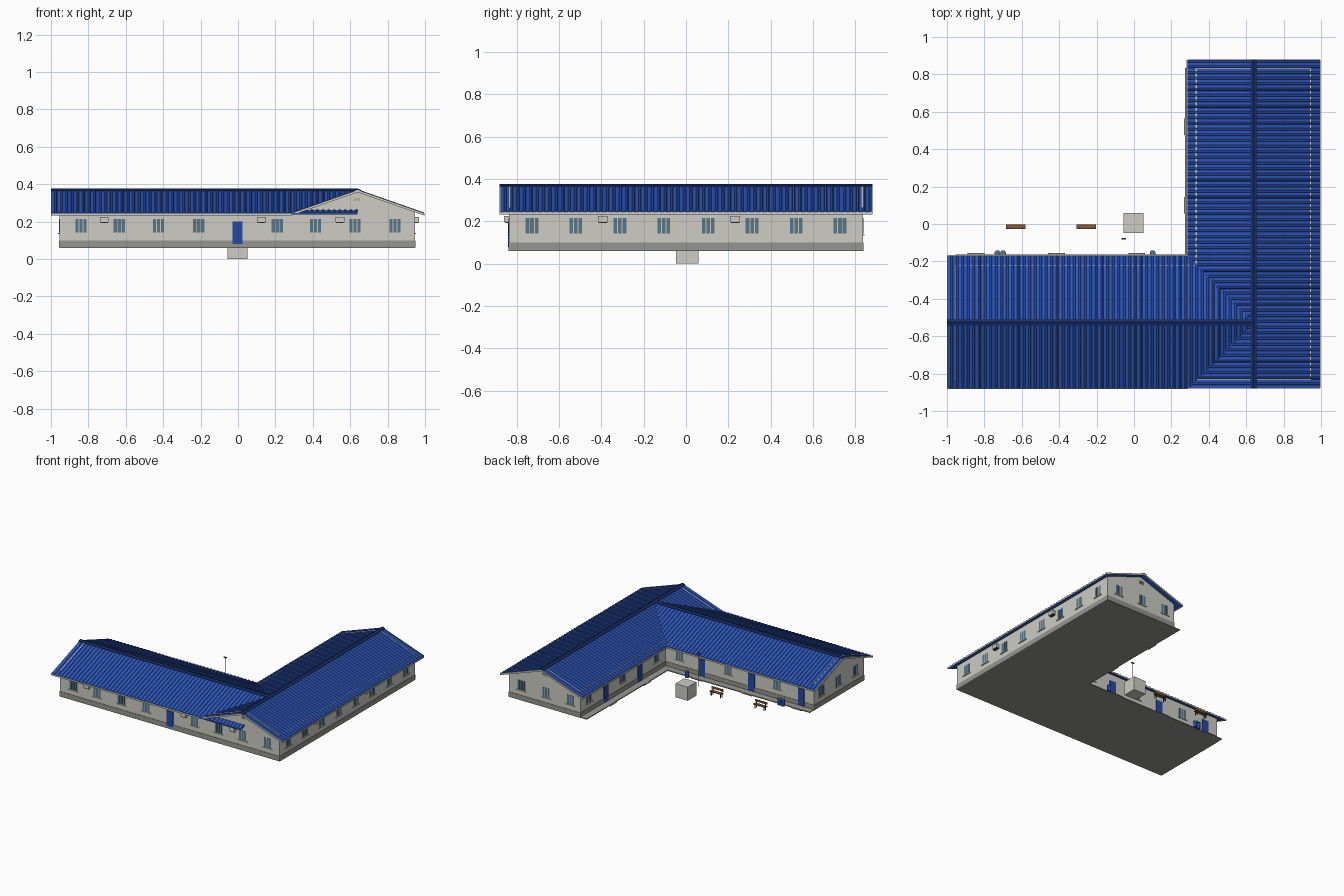
import bpy, math

if "Cube" in bpy.data.objects:
    bpy.data.objects.remove(bpy.data.objects["Cube"])

def mat(name, rgb):
    m = bpy.data.materials.new(name)
    m.diffuse_color = (*rgb, 1)
    m.use_nodes = True
    m.node_tree.nodes["Principled BSDF"].inputs["Base Color"].default_value = m.diffuse_color
    return m

CREAM = mat("wall_cream", (0.61, 0.61, 0.56))
GREY = mat("base_grey", (0.30, 0.30, 0.28))
BLUE = mat("roof_blue", (0.028, 0.095, 0.50))
NAVY = mat("ridge_navy", (0.010, 0.028, 0.14))
DOOR = mat("door_blue", (0.018, 0.065, 0.36))
GLASS = mat("glass_blue_grey", (0.10, 0.18, 0.25))
WOOD = mat("bench_wood", (0.24, 0.09, 0.03))
DARK = mat("dark_metal", (0.06, 0.06, 0.065))

def mesh(name, verts, faces, m):
    me = bpy.data.meshes.new(name)
    me.from_pydata(verts, [], faces)
    me.materials.append(m)
    ob = bpy.data.objects.new(name, me)
    bpy.context.collection.objects.link(ob)
    return ob

def boxes(name, items, m):
    """One object from many (corner, corner) boxes."""
    v, f = [], []
    for p, q in items:
        a, b = [[fn(s, t) for s, t in zip(p, q)] for fn in (min, max)]
        n = len(v)
        v += [(x, y, z) for z in (a[2], b[2])
              for x, y in ((a[0], a[1]), (b[0], a[1]), (b[0], b[1]), (a[0], b[1]))]
        f += [tuple(n + i for i in q4) for q4 in
              ((3, 2, 1, 0), (4, 5, 6, 7), (0, 1, 5, 4), (1, 2, 6, 5), (2, 3, 7, 6), (3, 0, 4, 7))]
    return mesh(name, v, f, m)

def prism(name, a, b, m):
    """Solid between two matching outlines, a to b."""
    n = len(a)
    f = [tuple(range(n))[::-1], tuple(range(n, 2 * n))]
    f += [(i, (i + 1) % n, n + (i + 1) % n, n + i) for i in range(n)]
    return mesh(name, list(a) + list(b), f, m)

def l_outline(x0, y0, x1, y1, xi, yi, z):
    return [(x0, y0, z), (x1, y0, z), (x1, y1, z), (xi, y1, z), (xi, yi, z), (x0, yi, z)]

def l_slab(name, dims, z0, z1, m):
    prism(name, l_outline(*dims, z0), l_outline(*dims, z1), m)

# Main dimensions
X0, X1, Y0, Y1 = -0.955, 0.945, -0.835, 0.835    # outer wall lines
XI, YI = 0.33, -0.22                             # courtyard wall lines
RX, RY, HALF = 0.64, -0.525, 0.355               # ridge lines, roof half width
EAVE, SLOPE = 0.237, 0.124 / 0.355
GROUND, T = 0.06, 0.006

def under(d):
    """Underside height of the roof at distance d from the ridge."""
    return EAVE + (HALF - d) * SLOPE

# Floor with courtyard walkway, and the grey base band
l_slab("floor_and_walkway", (X0, Y0, X1, Y1, 0.274, -0.164), GROUND, 0.067, GREY)
E = 0.003
l_slab("base_band", (X0 - E, Y0 - E, X1 + E, Y1 + E, XI - E, YI + E), 0.061, 0.10, GREY)

# Long walls, whose tops just reach between the roof ribs
top = under(0.305) + 0.009
boxes("long_walls", [
    ((X0, Y0, GROUND), (XI, Y0 + T, under(0.305))),
    ((X1 - T, Y0, GROUND), (X1, Y1, top)),
    ((XI, YI, GROUND), (XI + T, Y1, top)),
    ((X0, YI - T, GROUND), (XI, YI, top))], CREAM)

# Gable walls
def gable(name, centre, lo, hi, place, depth):
    prof = [(lo, GROUND), (hi, GROUND), (hi, under(hi - centre) + 0.010),
            (centre, under(0) + 0.010), (lo, under(centre - lo) + 0.010)]
    prism(name, [place(t, depth, z) for t, z in prof],
          [place(t, depth + T, z) for t, z in prof], CREAM)

along_x = lambda t, d, z: (t, d, z)
along_y = lambda t, d, z: (d, t, z)
gable("front_gable", RX, XI, X1, along_x, Y0)
gable("back_gable", RX, XI, X1, along_x, Y1 - T)
gable("left_gable", RY, Y0, YI, along_y, X0)

# Ribbed roof sheets, one per slope
def sheet(name, centre, side, lo, hi, place):
    n = round((hi - lo) / 0.03)
    step = (hi - lo) / n
    pts = [(lo + i * step + o * step, h) for i in range(n)
           for o, h in ((0, 0), (0.55, 0), (0.65, 0.004), (0.9, 0.004))] + [(hi, 0)]
    v, f = [], []
    for t, h in pts:
        for d, base in ((HALF, 0.008 + h), (0, 0.008 + h), (0, 0), (HALF, 0)):
            v.append(place(t, centre + side * d, under(d) + base))
    for i in range(len(pts) - 1):
        a, b = 4 * i, 4 * i + 4
        f += [(a + j, a + (j + 1) % 4, b + (j + 1) % 4, b + j) for j in range(4)]
    f += [(0, 1, 2, 3), (len(v) - 1, len(v) - 2, len(v) - 3, len(v) - 4)]
    mesh(name, v, f, BLUE)

# Light trim along a sloping roof edge
def verge(name, centre, side, at, place):
    prof = [(HALF, -0.004), (0, -0.004), (0, 0.009), (HALF, 0.009)]
    prism(name, *[[place(at + k, centre + side * d, under(d) + h) for d, h in prof]
                  for k in (-0.002, 0.002)], CREAM)

for s, label in ((-1, "lower"), (1, "upper")):
    sheet("long_wing_roof_" + label, RX, s, -0.877, 0.877, along_y)
    sheet("side_wing_roof_" + label, RY, s, -0.998, RX, along_x)
    verge("front_verge_" + label, RX, s, -0.878, along_y)
    verge("back_verge_" + label, RX, s, 0.878, along_y)
    verge("left_verge_" + label, RY, s, -0.998, along_x)

# Ridge caps
def cap(name, centre, lo, hi, place):
    prof = [(-0.017, 0.364), (0, 0.368), (0.017, 0.364), (0.017, 0.370), (0, 0.377), (-0.017, 0.370)]
    prism(name, *[[place(t, centre + d, z) for d, z in prof] for t in (lo, hi)], NAVY)

cap("long_ridge_cap", RX, -0.88, 0.88, along_y)
cap("side_ridge_cap", RY, -1.0, RX, along_x)

# Eave trim boards
zt = (EAVE - 0.005, EAVE + 0.006)
boxes("eave_trim", [
    ((0.992, -0.877, zt[0]), (0.997, 0.877, zt[1])),
    ((0.281, RY + HALF, zt[0]), (0.286, 0.877, zt[1])),
    ((-0.998, RY + HALF - 0.001, zt[0]), (0.285, RY + HALF + 0.003, zt[1])),
    ((-0.998, -0.881, zt[0]), (0.285, -0.877, zt[1]))], CREAM)

# Wall fittings: each wall is (place, wall line, outward sign)
FRONT, BACK = (along_x, Y0, -1), (along_x, Y1, 1)
RIGHT, LEFT = (along_y, X1, 1), (along_y, X0, -1)
YARD_X, YARD_Y = (along_x, YI, 1), (along_y, XI, -1)

def fit(wall, t, w, z0, z1, d0, d1):
    place, line, s = wall
    return place(t - w / 2, line + s * d0, z0), place(t + w / 2, line + s * d1, z1)

row_x = [-0.84, -0.635, -0.425, -0.21, 0.21, 0.415, 0.625, 0.84]
row_y = [-0.727, -0.52, -0.312, -0.105, 0.105, 0.312, 0.52, 0.727]
windows = [(FRONT, t) for t in row_x] + [(RIGHT, t) for t in row_y]
windows += [(BACK, t) for t in row_x[5:]] + [(LEFT, t) for t in row_y[:3]]
windows += [(YARD_X, t) for t in (-0.635, -0.21, 0.21)]
windows += [(YARD_Y, t) for t in (-0.105, 0.312, 0.727)]
boxes("window_panes", [fit(w, t + k * 0.0215, 0.017, 0.143, 0.215, -0.001, 0.002)
                       for w, t in windows for k in (-1, 0, 1)], GLASS)
boxes("window_sills", [fit(w, t, 0.08, 0.134, 0.139, -0.001, 0.007) for w, t in windows], CREAM)

# Doors with steps on the courtyard side
yard_doors = [(YARD_X, t) for t in (-0.845, -0.415, 0.015)] + [(YARD_Y, t) for t in (0.10, 0.52)]
boxes("front_door", [fit(FRONT, -0.003, 0.055, 0.08, 0.20, -0.001, 0.006)], DOOR)
boxes("yard_doors", [fit(w, t, 0.055, 0.068, 0.20, -0.001, 0.006) for w, t in yard_doors], DOOR)
boxes("door_steps", [fit(w, t, 0.09, GROUND, 0.066, 0.05, 0.064) for w, t in yard_doors], GREY)

# Air conditioners and gable vents
units = [(FRONT, -0.715), (FRONT, 0.125), (FRONT, 0.545), (RIGHT, -0.392), (RIGHT, 0.232)]
vents = [(FRONT, 0.635), (BACK, 0.635), (LEFT, RY)]
boxes("air_conditioners", [fit(w, t, 0.047, 0.198, 0.226, 0, 0.024) for w, t in units], CREAM)
boxes("air_conditioner_feet", [fit(w, t, 0.04, 0.192, 0.198, 0, 0.02) for w, t in units], DARK)
boxes("gable_vents", [fit(w, t, 0.042, 0.307, 0.332, 0, 0.004) for w, t in vents], CREAM)
boxes("vent_slats", [fit(w, t, 0.034, z, z + 0.003, 0, 0.006) for w, t in vents
                     for z in (0.312, 0.318, 0.324)], GREY)

# Courtyard block
boxes("courtyard_block", [((-0.057, -0.047, 0), (0.05, 0.06, 0.107))], CREAM)

# Benches
planks, legs = [], []
for x in (-0.632, -0.255):
    planks += [((x - 0.052, -0.028, 0.088), (x + 0.052, -0.002, 0.094)),
               ((x - 0.052, -0.028, 0.106), (x + 0.052, -0.023, 0.122))]
    for s in (-0.04, 0.04):
        legs += [((x + s - 0.003, -0.027, GROUND), (x + s + 0.003, -0.022, 0.118)),
                 ((x + s - 0.003, -0.008, GROUND), (x + s + 0.003, -0.003, 0.089))]
boxes("bench_planks", planks, WOOD)
boxes("bench_legs", legs, DARK)

# Round bins with lids, and the lamp post
def cylinder(name, x, y, r, z0, z1, m, n=16):
    ring = [(x + r * math.cos(a), y + r * math.sin(a))
            for a in (2 * math.pi * i / n for i in range(n))]
    prism(name, [(*p, z0) for p in ring], [(*p, z1) for p in ring], m)

for i, x in enumerate((-0.73, -0.70, 0.10)):
    cylinder(f"bin_{i}", x, -0.156, 0.014, GROUND, 0.106, DOOR)
    cylinder(f"bin_lid_{i}", x, -0.156, 0.0155, 0.106, 0.110, GLASS)
cylinder("lamp_post", -0.055, -0.08, 0.003, GROUND, 0.315, DARK, 8)
boxes("lamp_head", [((-0.068, -0.084, 0.314), (-0.042, -0.076, 0.321))], DARK)
